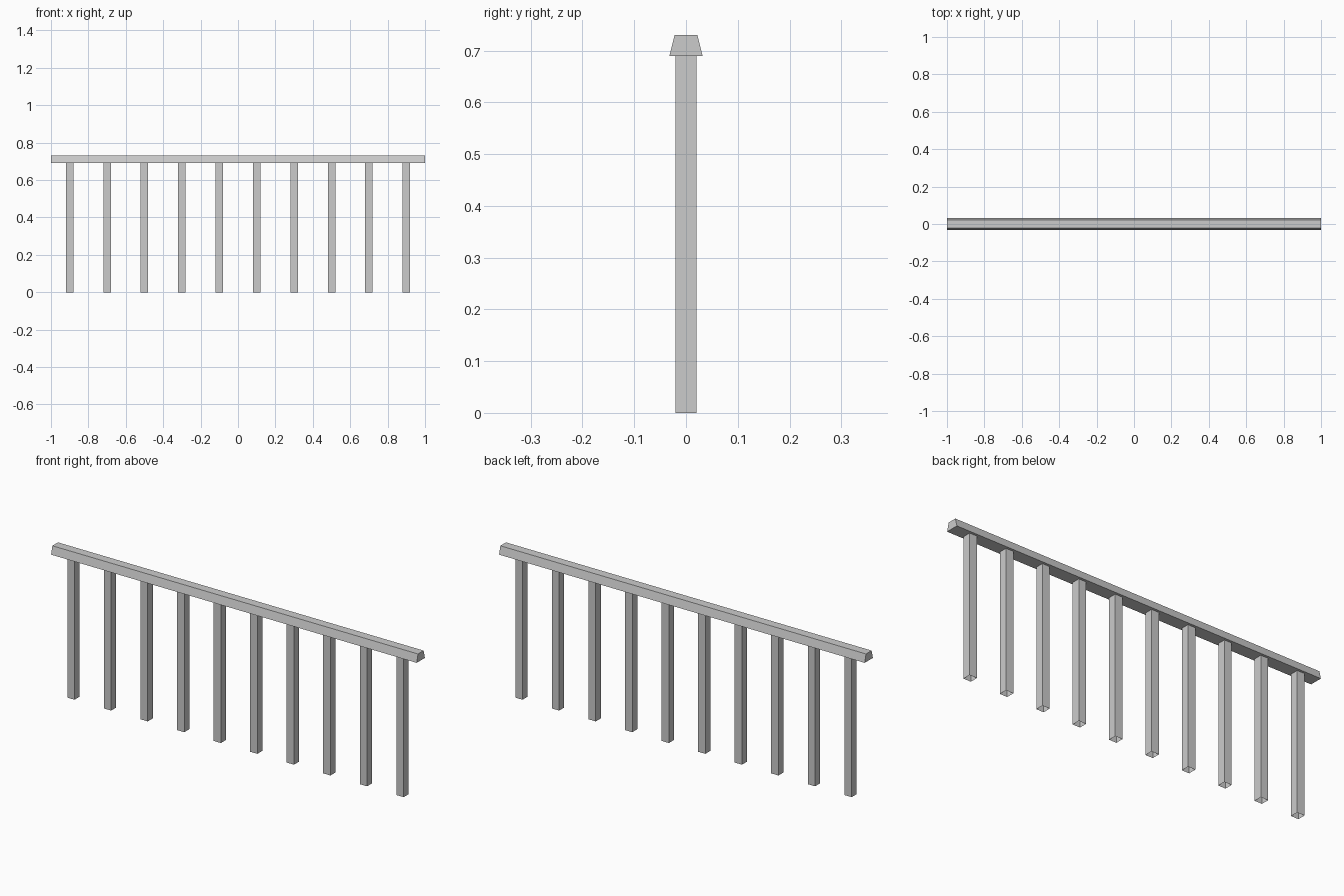
import bpy, bmesh

if "Cube" in bpy.data.objects:
    bpy.data.objects.remove(bpy.data.objects["Cube"])

RAIL_BOTTOM, RAIL_TOP = 0.69, 0.73
POST = 0.04


def make_object(name, bm):
    bmesh.ops.recalc_face_normals(bm, faces=bm.faces)
    mesh = bpy.data.meshes.new(name)
    bm.to_mesh(mesh)
    bm.free()
    obj = bpy.data.objects.new(name, mesh)
    bpy.context.collection.objects.link(obj)
    return obj


# Handrail: trapezoid profile extruded along x
bm = bmesh.new()
profile = [(-0.032, RAIL_BOTTOM), (0.032, RAIL_BOTTOM), (0.022, RAIL_TOP), (-0.022, RAIL_TOP)]
end = bm.faces.new([bm.verts.new((-1, y, z)) for y, z in profile])
ext = bmesh.ops.extrude_face_region(bm, geom=[end], use_keep_orig=True)
moved = [g for g in ext["geom"] if isinstance(g, bmesh.types.BMVert)]
bmesh.ops.translate(bm, verts=moved, vec=(2, 0, 0))
make_object("handrail", bm)

# Balusters: square tubes with open ends, evenly spaced under the rail
for i in range(10):
    bm = bmesh.new()
    bmesh.ops.create_cube(bm, size=1)
    bmesh.ops.scale(bm, verts=bm.verts, vec=(POST, POST, RAIL_BOTTOM))
    bm.normal_update()
    caps = [f for f in bm.faces if abs(f.normal.z) > 0.5]
    bmesh.ops.delete(bm, geom=caps, context='FACES')
    post = make_object(f"baluster_{i + 1}", bm)
    post.location = (-0.9 + 0.2 * i, 0, RAIL_BOTTOM / 2)
